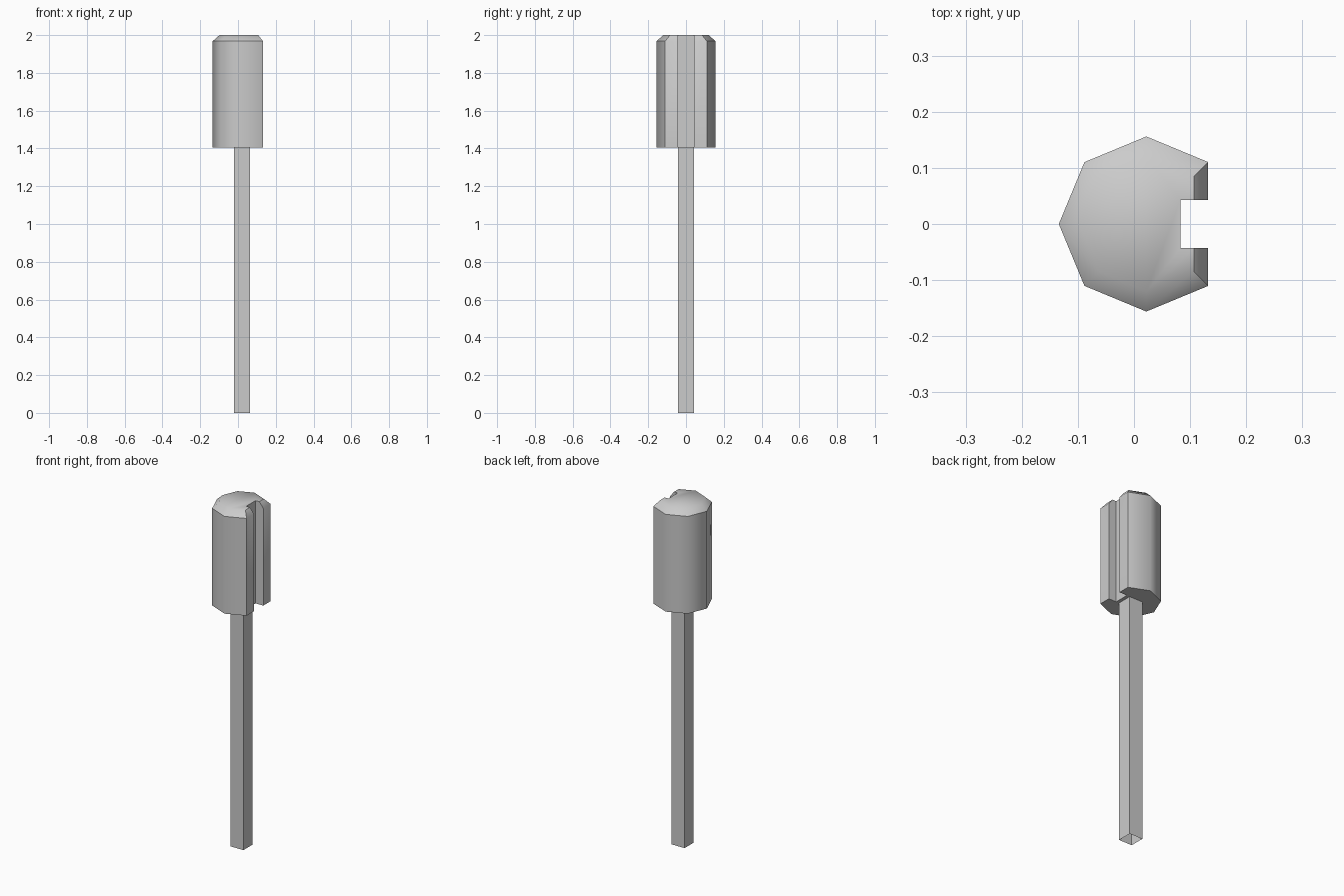
import bpy, bmesh, math

if "Cube" in bpy.data.objects:
    bpy.data.objects.remove(bpy.data.objects["Cube"])

CX = 0.022          # common axis of stalk and head
SLOT_X, SLOT_Y = 0.083, 0.043


def loft(name, rings, cap_bottom, cap_top, smooth=None):
    """Skin a stack of (outline, z) rings into one object."""
    bm = bmesh.new()
    loops = [[bm.verts.new((x, y, z)) for x, y in pts] for pts, z in rings]
    for a, b in zip(loops, loops[1:]):
        for i in range(len(a)):
            j = (i + 1) % len(a)
            bm.faces.new((a[i], a[j], b[j], b[i]))
    if cap_bottom:
        bm.faces.new(loops[0][::-1])
    if cap_top:
        bm.faces.new(loops[-1])
    me = bpy.data.meshes.new(name)
    bm.to_mesh(me)
    bm.free()
    ob = bpy.data.objects.new(name, me)
    bpy.context.collection.objects.link(ob)
    if smooth:
        bpy.context.view_layer.objects.active = ob
        ob.select_set(True)
        bpy.ops.object.shade_smooth_by_angle(angle=math.radians(smooth))
        ob.select_set(False)
    return ob


def slotted_octagon(r):
    """Octagon whose +x corner is replaced by a square slot."""
    pts = [(CX + r * math.cos(k * math.pi / 4), r * math.sin(k * math.pi / 4))
           for k in range(1, 8)]
    edge = pts[0][0]
    return pts + [(edge, -SLOT_Y), (SLOT_X, -SLOT_Y), (SLOT_X, SLOT_Y), (edge, SLOT_Y)]


# Square stalk, open at the foot
h = 0.042
square = [(CX - h, -h), (CX + h, -h), (CX + h, h), (CX - h, h)]
loft("stalk", [(square, 0), (square, 1.404)], False, False)

# Slotted head with a chamfered crown
body, crown = slotted_octagon(0.156), slotted_octagon(0.12)
loft("head", [(body, 1.404), (body, 1.968), (crown, 2.0)], True, True, smooth=46)
